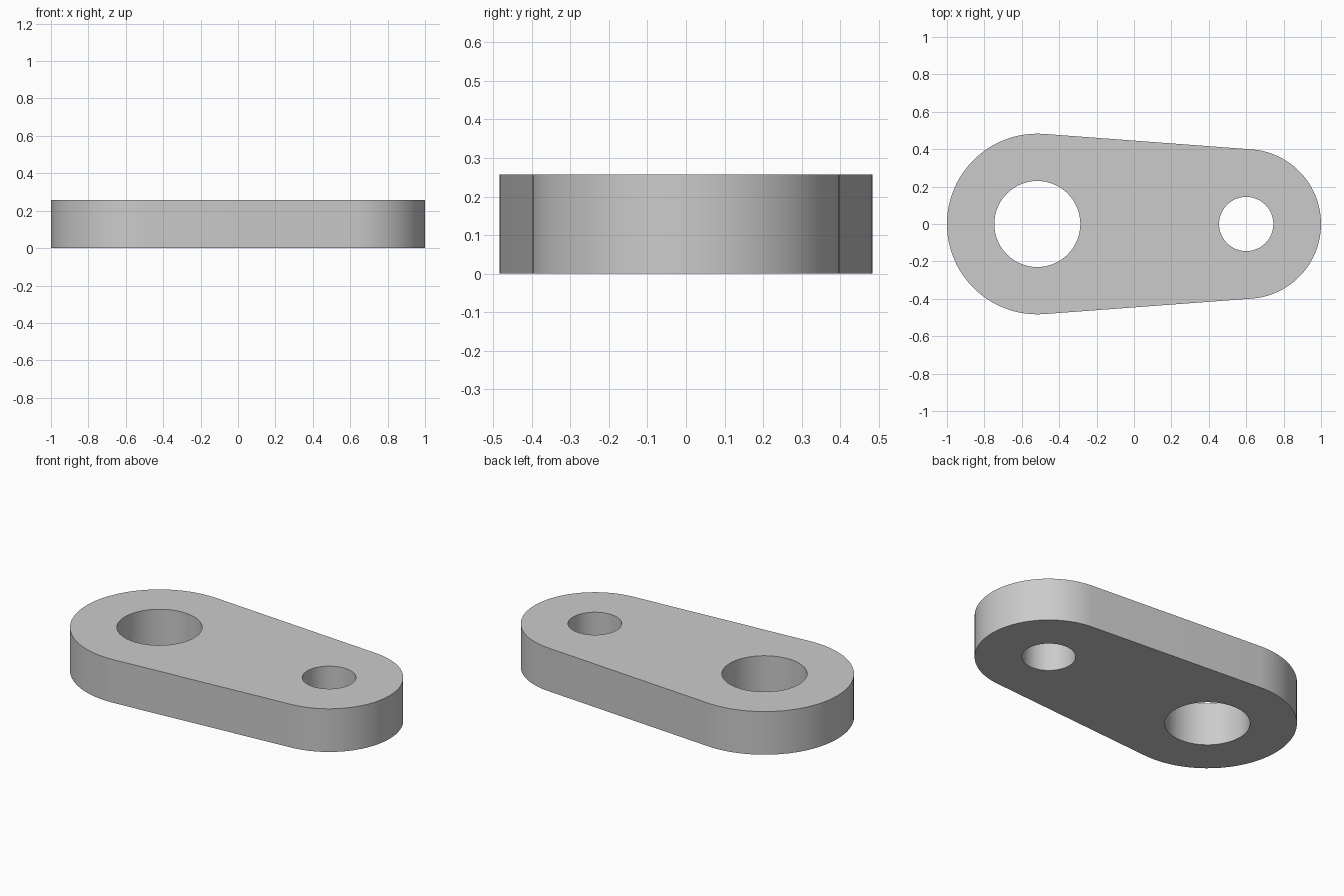
import bpy, bmesh
from math import asin, cos, pi, radians, sin

cube = bpy.data.objects.get("Cube")
if cube:
    bpy.data.objects.remove(cube, do_unlink=True)

# Main dimensions
THICKNESS = 0.257
BIG_X, BIG_R, BIG_HOLE = -0.517, 0.483, 0.23
SMALL_X, SMALL_R, SMALL_HOLE = 0.6, 0.4, 0.145


def arc(cx, r, start, end, steps):
    """Points on an arc centred on the x axis, both ends included."""
    return [(cx + r * cos(start + (end - start) * i / steps),
             r * sin(start + (end - start) * i / steps), 0)
            for i in range(steps + 1)]


def add_loop(bm, points):
    verts = [bm.verts.new(p) for p in points]
    return [bm.edges.new((v, verts[i - 1])) for i, v in enumerate(verts)]


# Outline: two end arcs joined by their common tangents
tangent = pi / 2 - asin((BIG_R - SMALL_R) / (SMALL_X - BIG_X))
outline = (arc(SMALL_X, SMALL_R, -tangent, tangent, 48)
           + arc(BIG_X, BIG_R, tangent, 2 * pi - tangent, 48))

# Flat plate with two round holes
bm = bmesh.new()
edges = add_loop(bm, outline)
for x, r in ((BIG_X, BIG_HOLE), (SMALL_X, SMALL_HOLE)):
    edges += add_loop(bm, arc(x, r, 0, 2 * pi, 64)[:-1])
bmesh.ops.triangle_fill(bm, edges=edges, use_beauty=True, normal=(0, 0, 1))
bm.normal_update()
for face in bm.faces:
    if face.normal.z < 0:
        face.normal_flip()

mesh = bpy.data.meshes.new("link_plate")
bm.to_mesh(mesh)
bm.free()
plate = bpy.data.objects.new("link_plate", mesh)
bpy.context.collection.objects.link(plate)

# Thicken upward from the ground
solid = plate.modifiers.new("thickness", 'SOLIDIFY')
solid.thickness = THICKNESS
solid.offset = 1
bpy.context.view_layer.objects.active = plate
plate.select_set(True)
bpy.ops.object.modifier_apply(modifier=solid.name)
bpy.ops.object.shade_smooth_by_angle(angle=radians(30))

# Plain grey finish
grey = bpy.data.materials.new("grey")
grey.use_nodes = True
colour = (0.6, 0.6, 0.6, 1)
grey.diffuse_color = colour
grey.node_tree.nodes["Principled BSDF"].inputs["Base Color"].default_value = colour
mesh.materials.append(grey)
